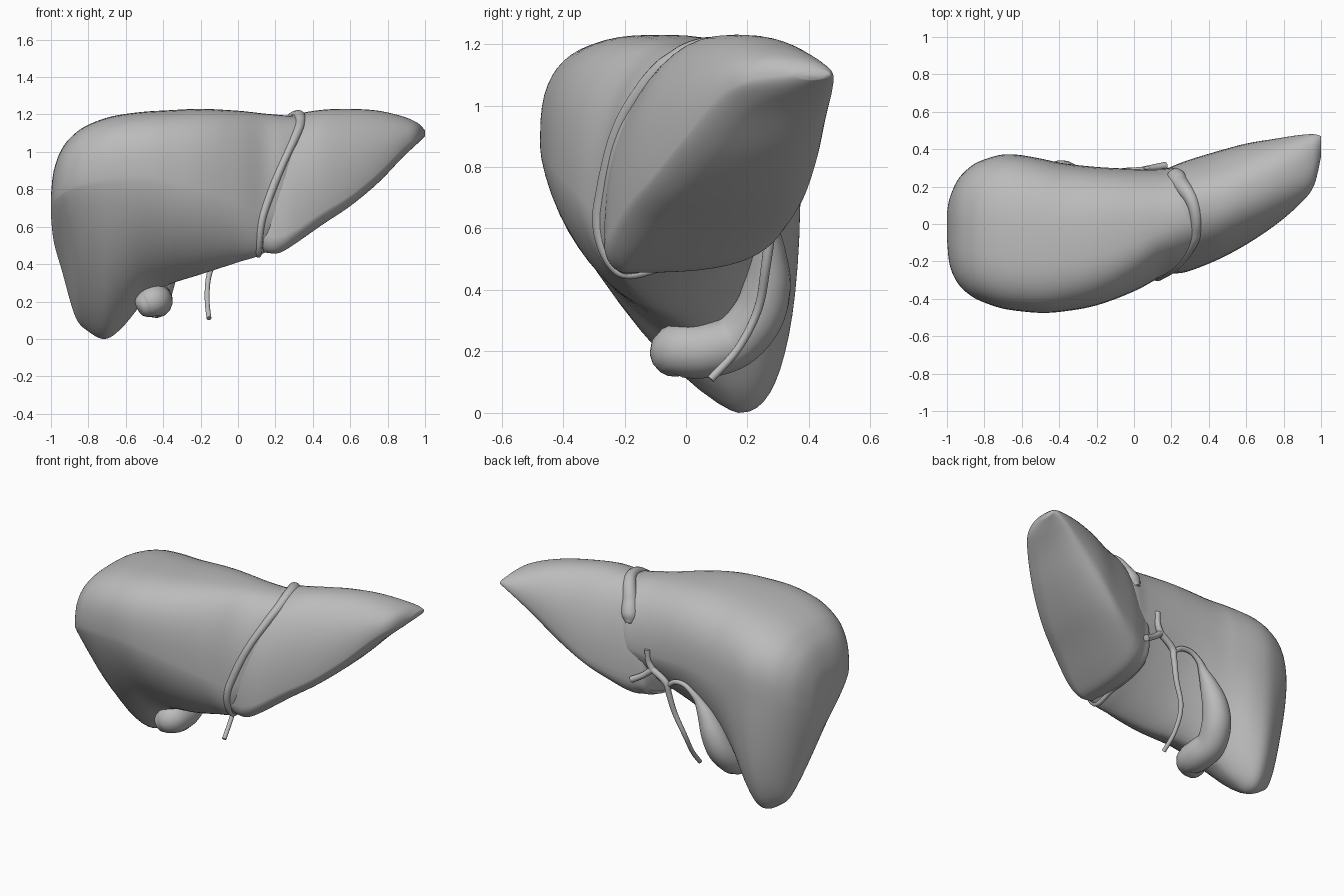
import bpy
import math
from mathutils import Vector
from mathutils.bvhtree import BVHTree

if "Cube" in bpy.data.objects:
    bpy.data.objects.remove(bpy.data.objects["Cube"], do_unlink=True)

# One plain grey material
grey = bpy.data.materials.new("plain_grey")
grey.use_nodes = True
grey.diffuse_color = (0.5, 0.5, 0.5, 1)
grey.node_tree.nodes["Principled BSDF"].inputs["Base Color"].default_value = (0.5, 0.5, 0.5, 1)


def catmull(rows, steps):
    """Smoothly interpolate a list of equal-length number rows."""
    result = []
    last = len(rows) - 1
    for i in range(last):
        a, b = rows[max(i - 1, 0)], rows[i]
        c, d = rows[i + 1], rows[min(i + 2, last)]
        for s in range(steps):
            t = s / steps
            result.append([q + t / 2 * (r - p + t * (2 * p - 5 * q + 4 * r - u + t * (3 * (q - r) + u - p)))
                           for p, q, r, u in zip(a, b, c, d)])
    result.append(list(rows[last]))
    return result


def ramp(x, low, high):
    return min(max((x - low) / (high - low), 0), 1)


def quadrant(start, end, power, count):
    """Superellipse arc; start has a vertical tangent, end a horizontal one."""
    points = []
    for k in range(count + 1):
        angle = math.pi / 2 * k / count
        along = math.sin(angle) ** (2 / power)
        across = math.cos(angle) ** (2 / power)
        points.append((end[0] + (start[0] - end[0]) * across,
                       start[1] + (end[1] - start[1]) * along))
    return points


def cross_section(row, count=14):
    """Closed outline through the top, front, bottom and back extremes."""
    x, ty, tz, fy, fz, by, bz, ky, kz, under = row
    top, front, bottom, back = (ty, tz), (fy, fz), (by, bz), (ky, kz)
    # Fuller shoulders on the large lobe, flatter lower front towards its tip
    left_share = ramp(x, -0.1, 0.25)
    brow = 3.0 - 0.8 * left_share
    shoulder = 2.7 - 0.5 * left_share
    front_low = 1.2 + 0.15 * ramp(x, -0.87, -0.71) + 0.3 * ramp(x, -0.71, -0.35) + 0.35 * ramp(x, 0, 0.2)
    outline = quadrant(front, top, brow, count)[::-1][:-1]
    outline += quadrant(front, bottom, front_low, count)[:-1]
    outline += quadrant(back, bottom, under, count)[::-1][:-1]
    outline += quadrant(back, top, shoulder, count)[:-1]
    return [(x, y, z) for y, z in outline]


def loft(name, rows):
    """Skin a smooth closed body through the sections."""
    rings = [cross_section(row) for row in catmull(rows, 6)]
    n = len(rings[0])
    verts = [p for ring in rings for p in ring]
    faces = []
    for i in range(len(rings) - 1):
        for j in range(n):
            k = (j + 1) % n
            faces.append((i * n + j, i * n + k, (i + 1) * n + k, (i + 1) * n + j))
    faces.append(tuple(reversed(range(n))))
    faces.append(tuple(range(len(verts) - n, len(verts))))
    mesh = bpy.data.meshes.new(name)
    mesh.from_pydata(verts, [], faces)
    mesh.polygons.foreach_set("use_smooth", [True] * len(faces))
    mesh.materials.append(grey)
    obj = bpy.data.objects.new(name, mesh)
    bpy.context.collection.objects.link(obj)
    # Consistent outward normals
    bpy.ops.object.select_all(action="DESELECT")
    obj.select_set(True)
    bpy.context.view_layer.objects.active = obj
    bpy.ops.object.mode_set(mode="EDIT")
    bpy.ops.mesh.select_all(action="SELECT")
    bpy.ops.mesh.normals_make_consistent(inside=False)
    bpy.ops.object.mode_set(mode="OBJECT")
    return obj


def tube(name, path, steps=6):
    """Round tube along x, y, z, radius rows."""
    curve = bpy.data.curves.new(name, "CURVE")
    curve.dimensions = "3D"
    curve.bevel_depth = 1
    curve.bevel_resolution = 5
    curve.use_fill_caps = True
    rows = catmull(path, steps)
    spline = curve.splines.new("POLY")
    spline.points.add(len(rows) - 1)
    for point, (x, y, z, radius) in zip(spline.points, rows):
        point.co = (x, y, z, 1)
        point.radius = max(radius, 0.002)
    curve.materials.append(grey)
    obj = bpy.data.objects.new(name, curve)
    bpy.context.collection.objects.link(obj)
    bpy.ops.object.select_all(action="DESELECT")
    obj.select_set(True)
    bpy.context.view_layer.objects.active = obj
    bpy.ops.object.convert(target="MESH")
    bpy.ops.object.shade_smooth_by_angle(angle=math.radians(50))
    return obj


# Large lobe: x, then y and z of top, front, bottom, back, then underside fullness
right_lobe = loft("right_lobe", [
    (-1, 0, .77, -.08, .72, 0, .66, .06, .72, 2),
    (-.985, -.02, .9, -.22, .74, .05, .52, .14, .73, 1.8),
    (-.94, -.04, 1.02, -.32, .78, .11, .36, .24, .75, 1.6),
    (-.87, -.06, 1.1, -.385, .82, .16, .12, .31, .78, 1.6),
    (-.8, -.07, 1.145, -.42, .84, .18, .04, .345, .8, 2),
    (-.71, -.08, 1.18, -.45, .86, .17, 0, .37, .8, 2.5),
    (-.62, -.09, 1.2, -.465, .87, .15, .06, .37, .8, 2.2),
    (-.5, -.1, 1.215, -.475, .87, .08, .2, .35, .8, 1.8),
    (-.38, -.1, 1.222, -.468, .85, 0, .285, .325, .8, 1.7),
    (-.2, -.08, 1.23, -.435, .8, -.1, .345, .305, .82, 1.6),
    (0, -.04, 1.22, -.36, .72, -.17, .41, .295, .82, 1.6),
    (.14, 0, 1.205, -.285, .66, -.19, .46, .295, .82, 1.6),
    (.25, .03, 1.195, -.235, .76, -.1, .58, .3, .85, 1.6),
    (.33, .05, 1.185, -.14, .97, 0, .8, .25, .95, 2)])

# Small wedge-shaped lobe
left_lobe = loft("left_lobe", [
    (.08, 0, .8, -.15, .62, -.05, .54, .2, .64, 2.5),
    (.11, .02, .95, -.25, .56, -.17, .475, .27, .66, 3),
    (.16, .05, 1.1, -.263, .55, -.2, .46, .29, .67, 3),
    (.22, .05, 1.17, -.265, .55, -.19, .46, .315, .68, 3),
    (.3, .1, 1.2, -.25, .58, -.17, .505, .345, .7, 3),
    (.45, .12, 1.225, -.19, .68, -.09, .61, .39, .75, 3),
    (.6, .18, 1.23, -.11, .77, -.01, .71, .43, .87, 2.8),
    (.75, .24, 1.22, -.01, .89, .1, .835, .455, .98, 2.5),
    (.88, .29, 1.19, .1, 1.02, .2, .97, .475, 1.05, 2.2),
    (.96, .33, 1.155, .2, 1.08, .32, 1.045, .48, 1.09, 2),
    (1, .42, 1.115, .36, 1.1, .42, 1.085, .47, 1.1, 2)])

# Ligament band: a path laid half sunk on the outermost lobe surface
trees = [BVHTree.FromPolygons([v.co for v in lobe.data.vertices],
                              [list(p.vertices) for p in lobe.data.polygons])
         for lobe in (right_lobe, left_lobe)]
centre = Vector((.22, .03, .8))


def on_surface(row):
    point = Vector(row[:3])
    outward = (point - centre).normalized()
    start = centre + outward * 2
    hits = [tree.ray_cast(start, -outward) for tree in trees]
    hits = [hit for hit in hits if hit[0] is not None]
    nearest = min(hits, key=lambda hit: hit[3])[0] if hits else point
    return (*(nearest - outward * row[3] * 0.45), row[3])


band = [(.21, .31, 1.0, .02), (.225, .3, 1.07, .05), (.27, .22, 1.17, .044), (.325, .1, 1.21, .034),
        (.345, -.05, 1.19, .028), (.31, -.14, 1.1, .025), (.245, -.2, .95, .022), (.18, -.26, .8, .024),
        (.13, -.28, .65, .022), (.11, -.26, .5, .018), (.11, -.18, .45, .015),
        (.105, -.05, .45, .013), (.1, .1, .47, .012), (.09, .25, .52, .008)]
tube("ligament_band", [on_surface(row) for row in catmull(band, 3)], 3)

# Gallbladder, with a blunt tilted end, narrowing into its neck
tube("gallbladder", [
    (-.54, -.055, .165, .008), (-.53, -.053, .17, .045), (-.5, -.045, .182, .07), (-.45, -.025, .204, .088),
    (-.44, .06, .205, .092), (-.445, .16, .235, .089), (-.42, .235, .32, .087), (-.385, .265, .42, .077),
    (-.34, .27, .52, .056), (-.29, .275, .6, .03), (-.25, .285, .65, .018),
    (-.19, .285, .69, .015), (-.12, .28, .69, .015), (-.07, .275, .655, .015)])

# Bile ducts
tube("common_duct", [
    (-.155, .08, .11, .013), (-.165, .17, .21, .013), (-.155, .235, .34, .014),
    (-.1, .26, .48, .016), (-.07, .275, .6, .018), (-.05, .28, .67, .02), (.04, .285, .73, .02)])
tube("upper_duct_branch", [(.04, .285, .73, .02), (.065, .29, .78, .018), (.07, .292, .855, .018)])
tube("side_duct_branch", [(.04, .285, .73, .02), (.1, .3, .68, .018), (.17, .312, .64, .02)])
